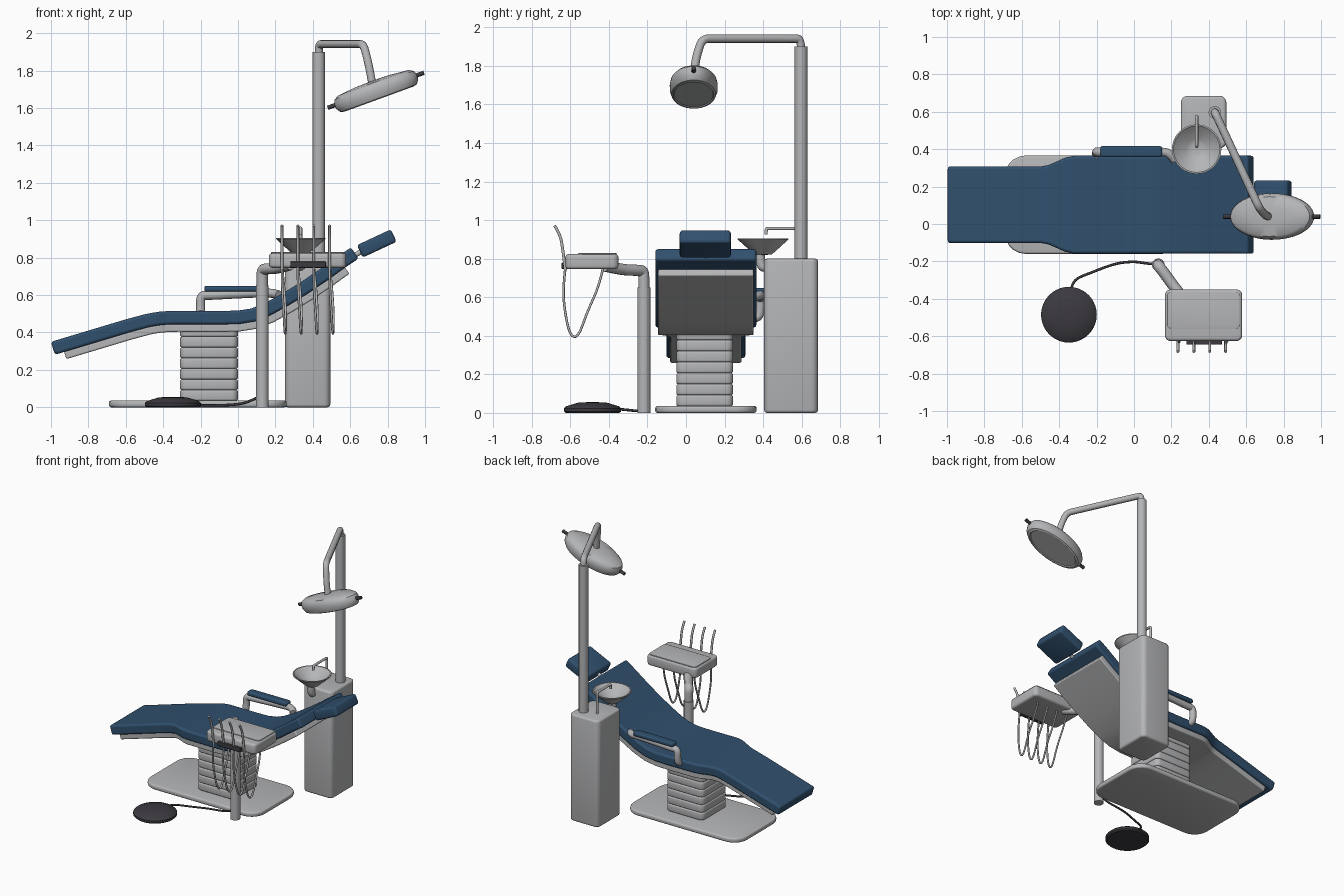
import bpy, bmesh, math
from mathutils import Vector

if "Cube" in bpy.data.objects:
    bpy.data.objects.remove(bpy.data.objects["Cube"])


def material(name, rgb):
    m = bpy.data.materials.new(name)
    m.diffuse_color = (*rgb, 1)
    m.use_nodes = True
    m.node_tree.nodes["Principled BSDF"].inputs["Base Color"].default_value = m.diffuse_color
    return m


GREY = material("light_grey", (0.46, 0.465, 0.475))
BLUE = material("upholstery_blue", (0.03, 0.08, 0.155))
DARK = material("dark_rubber", (0.045, 0.042, 0.05))


def finish(ob, mat, angle=35):
    ob.data.materials.clear()
    ob.data.materials.append(mat)
    bpy.ops.object.select_all(action='DESELECT')
    ob.select_set(True)
    bpy.context.view_layer.objects.active = ob
    bpy.ops.object.shade_smooth_by_angle(angle=math.radians(angle))
    return ob


def from_bmesh(name, bm, mat, loc=(0, 0, 0), rot=(0, 0, 0), angle=35):
    bmesh.ops.recalc_face_normals(bm, faces=bm.faces[:])
    me = bpy.data.meshes.new(name)
    bm.to_mesh(me)
    bm.free()
    ob = bpy.data.objects.new(name, me)
    bpy.context.collection.objects.link(ob)
    ob.location, ob.rotation_euler = loc, rot
    return finish(ob, mat, angle)


def loft(name, rings, mat, **kw):
    """Skin closed rings of equal length and cap both ends."""
    bm = bmesh.new()
    vs = [[bm.verts.new(p) for p in ring] for ring in rings]
    n = len(vs[0])
    for a, b in zip(vs, vs[1:]):
        for i in range(n):
            j = (i + 1) % n
            bm.faces.new((a[i], a[j], b[j], b[i]))
    bm.faces.new(vs[0][::-1])
    bm.faces.new(vs[-1])
    return from_bmesh(name, bm, mat, **kw)


def rounded_box(name, centre, size, radius, edge, mat, rot=(0, 0, 0)):
    """Box with rounded upright corners and softened top and bottom rims."""
    hx, hy, hz = (s / 2 for s in size)
    levels = [(edge * (1 - math.sin(t)), -hz + edge * (1 - math.cos(t)))
              for t in (0, math.pi / 6, math.pi / 3, math.pi / 2)]
    levels += [(i, -z) for i, z in reversed(levels)]
    rings = []
    for inset, z in levels:
        ring = []
        for q, (sx, sy) in enumerate(((1, 1), (-1, 1), (-1, -1), (1, -1))):
            for k in range(6):
                a = math.pi / 2 * (q + k / 5)
                r = max(radius - inset, 0.001)
                off = max(radius, inset + 0.001)
                ring.append((sx * (hx - off) + r * math.cos(a),
                             sy * (hy - off) + r * math.sin(a), z))
        rings.append(ring)
    return loft(name, rings, mat, loc=centre, rot=rot)


def lathe(name, profile, mat, loc, scale_y=1, rot=(0, 0, 0), n=40):
    rings = [[(r * math.cos(math.tau * i / n), scale_y * r * math.sin(math.tau * i / n), z)
              for i in range(n)] for r, z in profile]
    return loft(name, rings, mat, loc=loc, rot=rot)


def tube(name, points, radius, mat, order=3, sides=3, res=6):
    cu = bpy.data.curves.new(name, 'CURVE')
    cu.dimensions = '3D'
    cu.bevel_depth, cu.bevel_resolution = radius, sides
    cu.use_fill_caps = True
    sp = cu.splines.new('NURBS')
    sp.points.add(len(points) - 1)
    for p, co in zip(sp.points, points):
        p.co = (*co, 1)
    sp.order_u = min(order, len(points))
    sp.use_endpoint_u = True
    sp.resolution_u = res
    ob = bpy.data.objects.new(name, cu)
    bpy.context.collection.objects.link(ob)
    bpy.ops.object.select_all(action='DESELECT')
    ob.select_set(True)
    bpy.context.view_layer.objects.active = ob
    bpy.ops.object.convert(target='MESH')
    return finish(bpy.context.object, mat, 50)


MID = 0.103  # chair centre line in y

# Reclined couch: one side profile shared by the cushion and the shell
PROFILE = [(-1, .35), (-.8, .41), (-.6, .47), (-.5, .497), (-.46, .505), (-.42, .511),
           (-.37, .515), (-.32, .516), (-.1, .515), (0, .517), (.07, .528), (.14, .555),
           (.24, .61), (.34, .672), (.44, .74), (.53, .805), (.605, .855)]


def couch_layer(name, pts, d0, d1, narrow, wide, mat, bevel):
    rings = []
    for i, (x, z) in enumerate(pts):
        a, b = Vector(pts[max(i - 1, 0)]), Vector(pts[min(i + 1, len(pts) - 1)])
        t = (b - a).normalized()
        f = min(max((x + .5) / .18, 0), 1)
        h = narrow + (wide - narrow) * f * f * (3 - 2 * f)
        top = (x + t.y * d0, z - t.x * d0)
        low = (x + t.y * d1, z - t.x * d1)
        rings.append([(p[0], MID + s * h, p[1])
                      for p, s in ((top, -1), (top, 1), (low, 1), (low, -1))])
    ob = loft(name, rings, mat)
    m = ob.modifiers.new("soft_edges", 'BEVEL')
    m.width, m.segments, m.limit_method = bevel, 3, 'ANGLE'
    m.angle_limit = math.radians(50)
    return ob


couch_layer("couch_cushion", PROFILE, 0, .072, .205, .262, BLUE, .014)
couch_layer("couch_shell", [(-.95, .365)] + PROFILE[1:-1], .07, .112, .185, .248, GREY, .008)

# Headrest and its stem
rounded_box("headrest", (.742, .1, .876), (.2, .265, .073), .018, .014, BLUE,
            (0, math.radians(-25), 0))
tube("headrest_stem", [(.56, MID, .775), (.72, MID, .868)], .014, GREY, 2)

# Floor base and bellows column
rounded_box("base_plate", (-.215, MID, .018), (.95, .526, .036), .11, .012, GREY)
for i in range(7):
    rounded_box(f"bellows_{i}", (-.155, .097, .064 + i * .057), (.31, .295, .057),
                .035, .01, GREY)

# Single armrest on the far side
tube("armrest_tube", [(-.2, .33, .49), (-.2, .375, .49), (-.2, .385, .53), (-.2, .385, .6),
                      (-.15, .385, .598), (-.08, .385, .602), (.12, .385, .612),
                      (.19, .385, .61), (.22, .34, .6)], .024, GREY)
rounded_box("armrest_pad", (-.015, .388, .634), (.33, .06, .03), .015, .01, BLUE)

# Cabinet with basin, drain and tap
rounded_box("cabinet", (.372, .545, .4), (.243, .28, .8), .035, .015, GREY)
lathe("basin", [(.02, .82), (.045, .822), (.06, .835), (.132, .9), (.132, .906), (.124, .906),
                (.055, .845), (.03, .838), (.01, .838)], GREY, (.335, .4, 0))
tube("basin_drain", [(.335, .385, .83), (.335, .385, .76), (.335, .42, .755),
                     (.335, .46, .755)], .026, GREY)
tube("tap", [(.335, .575, .79), (.335, .575, .93), (.335, .575, .957), (.335, .55, .957),
             (.335, .43, .957), (.335, .415, .957), (.335, .415, .925)], .009, GREY)

# Lamp post, arm and head
lathe("lamp_post", [(.033, .78), (.033, 1.9)], GREY, (.432, .597, 0), n=24)
tube("lamp_arm", [(.432, .597, 1.88), (.432, .597, 1.94), (.45, .56, 1.942), (.64, .15, 1.942),
                  (.67, .085, 1.942), (.69, .06, 1.87), (.705, .045, 1.8),
                  (.72, .04, 1.72)], .022, GREY)
TILT = math.radians(-20)
LAMP = Vector((.737, .04, 1.695))
lathe("lamp_head", [(.01, -.044), (.19, -.044), (.197, -.05), (.217, -.045), (.233, -.022),
                    (.235, .005), (.225, .028), (.2, .042), (.1, .052), (.01, .054)],
      GREY, LAMP, .53, (0, TILT, 0))
axis = Vector((math.cos(TILT), 0, -math.sin(TILT)))
for s, label in ((-1, "low"), (1, "high")):
    tube(f"lamp_handle_{label}", [LAMP + axis * s * .22, LAMP + axis * s * .274], .012, DARK, 2)

# Instrument tray on its own post
lathe("tray_post", [(.034, 0), (.034, .65)], GREY, (.13, -.218, 0), n=24)
tube("tray_arm", [(.13, -.218, .63), (.13, -.218, .7), (.13, -.222, .738), (.16, -.26, .74),
                  (.21, -.33, .742), (.28, -.42, .762)], .03, GREY)
rounded_box("tray", (.372, -.488, .785), (.413, .275, .078), .03, .016, GREY)
rounded_box("tray_mat", (.372, -.46, .825), (.39, .2, .008), .025, .003, GREY)
rounded_box("tray_holder", (.375, -.63, .763), (.19, .03, .032), .004, .003, DARK)

# Instruments with hanging hoses
for i in range(4):
    x = .235 + i * .085
    tube(f"instrument_{i}", [(x, -.682, .972), (x, -.655, .93), (x, -.64, .86),
                             (x, -.626, .74)], .008, GREY)
    tube(f"hose_{i}", [(x, -.626, .75), (x, -.64, .64), (x + .01, -.625, .5),
                       (x + .015, -.6, .4), (x + .02, -.56, .39), (x + .02, -.51, .53),
                       (x + .01, -.45, .66), (x, -.43, .755)], .0065, GREY, 3, 2)

# Foot pedal and cable
lathe("foot_pedal", [(.14, 0), (.149, .008), (.149, .024), (.138, .034), (.075, .053),
                     (.02, .056)], DARK, (-.348, -.485, 0))
tube("pedal_cable", [(-.335, -.35, .02), (-.33, -.3, .015), (-.23, -.26, .01),
                     (-.1, -.21, .01), (0, -.2, .015), (.06, -.21, .03), (.11, -.215, .055)],
     .007, DARK, 3, 2)
